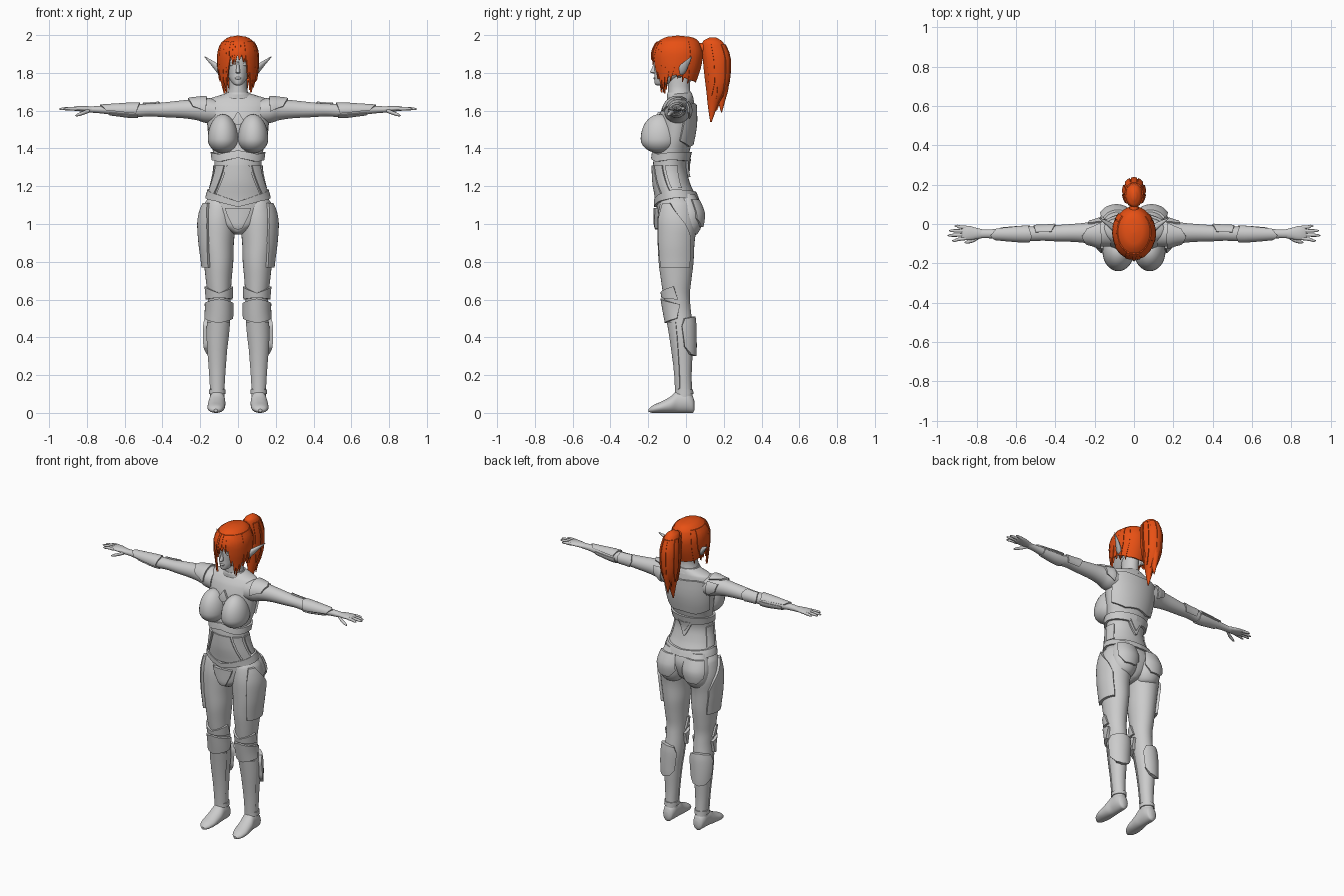
import bpy, bmesh, math, random
from mathutils import Vector

random.seed(4)
orange = bpy.data.materials.new("hair_orange")
orange.diffuse_color = (0.8, 0.08, 0.007, 1)


def make(name, verts, faces, mirror=False, mat=None, angle=38):
    me = bpy.data.meshes.new(name)
    me.from_pydata(verts, [], faces)
    bm = bmesh.new()
    bm.from_mesh(me)
    bmesh.ops.recalc_face_normals(bm, faces=bm.faces)
    bm.to_mesh(me)
    bm.free()
    me.shade_smooth()
    me.set_sharp_from_angle(angle=math.radians(angle))
    ob = bpy.data.objects.new(name, me)
    bpy.context.collection.objects.link(ob)
    if mat:
        me.materials.append(mat)
    if mirror:
        mod = ob.modifiers.new("mirror", 'MIRROR')
        mod.use_mirror_merge = False
    return ob


def section(keys, t):
    """Monotone smooth interpolation of (centre, radius, low, high) along the keys."""
    k = sorted(keys)
    t = min(max(t, k[0][0]), k[-1][0])
    i = max(j for j in range(len(k) - 1) if k[j][0] <= t)
    d = k[i + 1][0] - k[i][0]
    s, out = (t - k[i][0]) / d, []
    for c in range(1, 5):
        def slope(j):
            j = min(max(j, 0), len(k) - 2)
            return (k[j + 1][c] - k[j][c]) / (k[j + 1][0] - k[j][0])

        def tangent(j):
            p, q = slope(j - 1), slope(j)
            return 2 * p * q / (p + q) if p * q > 0 else 0
        out.append(k[i][c] * (1 + 2 * s) * (1 - s) ** 2 + k[i + 1][c] * s * s * (3 - 2 * s)
                   + d * (tangent(i) * s * (1 - s) ** 2 - tangent(i + 1) * s * s * (1 - s)))
    return out


def point(keys, axis, t, deg, off=0.0):
    c, r, lo, hi = section(keys, t)
    h, a = (hi - lo) / 2, math.radians(deg)
    n = Vector((math.cos(a) * h, math.sin(a) * r))
    n = n.normalized() * off if n.length > 0 else n
    u, v = c + r * math.cos(a) + n.x, (lo + hi) / 2 + h * math.sin(a) + n.y
    return {'z': (u, v, t), 'y': (u, t, v), 'x': (t, u, v)}[axis]


def loft(name, keys, axis='z', mirror=False, mat=None, n=32, sub=4):
    k = sorted(keys)
    ts = [k[i][0] + (k[i + 1][0] - k[i][0]) * j / sub for i in range(len(k) - 1) for j in range(sub)] + [k[-1][0]]
    verts = [point(keys, axis, t, 360 * j / n) for t in ts for j in range(n)]
    faces = [(i * n + j, i * n + (j + 1) % n, (i + 1) * n + (j + 1) % n, (i + 1) * n + j)
             for i in range(len(ts) - 1) for j in range(n)]
    faces += [tuple(range(n)), tuple(range(len(verts) - n, len(verts)))]
    return make(name, verts, faces, mirror, mat)


def plate(name, keys, rows, off=0.012, axis='z', mirror=True, full=False, mat=None, nu=18, nv=5):
    """Raised armour patch on a lofted surface; rows hold (t, angle) points, full reflects at the last angle."""
    if full:
        rows, mirror, nu = [r + [(t, 2 * r[-1][1] - a) for t, a in r[-2::-1]] for r in rows], False, nu * 2

    def along(row, s):
        x = s * (len(row) - 1)
        i = min(int(x), len(row) - 2)
        return [p + (q - p) * (x - i) for p, q in zip(row[i], row[i + 1])]
    m = nv * (len(rows) - 1)
    us = [0] + [i / nu for i in range(nu + 1)] + [1]
    vs = [0] + [i / m for i in range(m + 1)] + [1]
    verts = []
    for iv, v in enumerate(vs):
        x = v * (len(rows) - 1)
        i = min(int(x), len(rows) - 2)
        for iu, u in enumerate(us):
            p, q = along(rows[i], u), along(rows[i + 1], u)
            t, a = [g + (h - g) * (x - i) for g, h in zip(p, q)]
            rim = iv in (0, len(vs) - 1) or iu in (0, len(us) - 1)
            verts.append(point(keys, axis, t, a, -0.004 if rim else off))
    w = len(us)
    faces = [(i * w + j, i * w + j + 1, (i + 1) * w + j + 1, (i + 1) * w + j)
             for i in range(len(vs) - 1) for j in range(w - 1)]
    return make(name, verts, faces, mirror, mat)


def blob(name, loc, size, up=1.0, mirror=False):
    bm = bmesh.new()
    bmesh.ops.create_uvsphere(bm, u_segments=28, v_segments=18, radius=1)
    verts = [(loc[0] + v.co.x * size[0], loc[1] + v.co.y * size[1],
              loc[2] + v.co.z * size[2] * (up if v.co.z > 0 else 1)) for v in bm.verts]
    faces = [tuple(v.index for v in f.verts) for f in bm.faces]
    bm.free()
    return make(name, verts, faces, mirror)


# Torso: (z, centre x, half width, front y, back y)
torso = [(.945, 0, .02, -.11, -.02), (.96, 0, .045, -.14, .02), (1.0, 0, .12, -.153, .05), (1.08, 0, .172, -.155, .07),
         (1.15, 0, .158, -.16, .05), (1.22, 0, .138, -.172, .02), (1.3, 0, .124, -.175, .003), (1.37, 0, .13, -.168, .015),
         (1.45, 0, .15, -.15, .035), (1.55, 0, .165, -.145, .048), (1.62, 0, .172, -.125, .046),
         (1.66, 0, .155, -.1, .04), (1.68, 0, .1, -.085, .035), (1.695, 0, .05, -.08, .03)]
loft("torso", torso)
blob("bust", (.08, -.14, 1.45), (.08, .1, .075), 1.75, True)
buttock = [(.925, .09, .02, -.03, .02), (.95, .092, .06, -.05, .062), (1.0, .092, .08, -.06, .085),
           (1.05, .09, .085, -.06, .09), (1.1, .086, .08, -.06, .075), (1.16, .08, .06, -.05, .045)]
loft("buttock", buttock, mirror=True)

# Torso armour
plate("chest_band", torso, [[(1.33, 90), (1.34, 0), (1.33, -45), (1.35, -90)],
                            [(1.38, 90), (1.38, 0), (1.37, -45), (1.39, -90)]], .014, full=True)
plate("belt", torso, [[(1.13, 90), (1.14, 0), (1.12, -50), (1.09, -90)],
                      [(1.17, 90), (1.185, 0), (1.155, -50), (1.12, -90)]], .013, full=True)
plate("back_plate", torso, [[(1.44, 15), (1.41, 55), (1.42, 90)], [(1.63, 25), (1.64, 55), (1.63, 90)]], .012, full=True)
plate("belly_plate", torso, [[(1.145, -42), (1.13, -90)], [(1.31, -62), (1.31, -90)]], .007, full=True)
plate("waist_plate", torso, [[(1.17, -12), (1.16, -38)], [(1.31, -25), (1.31, -55)]], .01)
plate("side_plate", torso, [[(1.19, 25), (1.19, -5)], [(1.31, 25), (1.31, -15)]], .008)
plate("back_triangle", torso, [[(1.25, 88), (1.25, 90)], [(1.37, 60), (1.36, 90)]], .012, full=True)
plate("back_triangle_inset", torso, [[(1.28, 89), (1.28, 90)], [(1.345, 72), (1.34, 90)]], .018, full=True)
plate("crotch_plate", torso, [[(.975, -78), (.97, -90)], [(1.03, -72), (1.03, -90)], [(1.085, -68), (1.085, -90)]],
      .018, full=True)
plate("chest_gem", torso, [[(1.525, -87), (1.523, -90)], [(1.545, -79), (1.545, -90)], [(1.592, -89), (1.592, -90)]],
      .014, full=True)
plate("buttock_plate", buttock, [[(.985, 60), (.985, 110)], [(1.03, 30), (1.03, 135)], [(1.13, 25), (1.13, 125)]], .011)

# Legs and feet
leg = [(.05, .11, .038, -.06, .04), (.12, .11, .038, -.052, .032), (.2, .11, .042, -.056, .03), (.35, .11, .053, -.075, .036),
       (.45, .105, .06, -.09, .035), (.55, .1, .058, -.108, .025), (.62, .1, .061, -.12, .02), (.7, .102, .068, -.132, .028),
       (.8, .103, .078, -.145, .04), (.9, .108, .086, -.15, .045), (1.0, .107, .093, -.152, .058), (1.1, .1, .082, -.14, .045),
       (1.14, .095, .06, -.12, .02)]
loft("leg", leg, mirror=True)
foot = [(.045, .11, .015, .015, .06), (.035, .11, .032, 0, .09), (0, .11, .041, 0, .12), (-.04, .11, .042, 0, .12),
        (-.08, .113, .046, 0, .088), (-.13, .116, .046, 0, .06), (-.175, .118, .034, 0, .04), (-.198, .118, .01, .005, .02)]
loft("foot", foot, 'y', True)
plate("thigh_plate", leg, [[(.77, -52), (.77, 45)], [(.93, -58), (.93, 42)], [(1.02, -58), (1.0, 22)],
                           [(1.11, -48), (1.11, -22)]], .016)
plate("knee_top", leg, [[(.6, -185), (.61, -90), (.6, 5)], [(.67, -170), (.635, -90), (.67, -10)]], .012)
plate("knee_guard", leg, [[(.5, -170), (.475, -90), (.5, -10)], [(.575, -190), (.605, -90), (.575, 10)]], .018)
plate("shin_plate", leg, [[(.13, -150), (.11, -90), (.13, -30)], [(.48, -160), (.48, -90), (.48, -20)]], .006)
plate("calf_plate", leg, [[(.31, 40), (.3, 75), (.31, 110)], [(.35, 10), (.35, 75), (.35, 135)],
                          [(.46, 5), (.46, 75), (.46, 135)], [(.5, 20), (.51, 75), (.5, 120)]], .021)
plate("ankle_cuff", leg, [[(.1, -180), (.1, 180)], [(.125, -180), (.125, 180)]], .006, nu=32)

# Arms: (x, centre y, half depth, low z, high z)
arm = [(.12, -.045, .07, 1.53, 1.66), (.17, -.045, .07, 1.535, 1.668), (.22, -.045, .056, 1.55, 1.663),
       (.29, -.045, .047, 1.56, 1.655), (.4, -.047, .041, 1.566, 1.643), (.47, -.048, .037, 1.57, 1.637),
       (.55, -.05, .037, 1.565, 1.636), (.65, -.05, .03, 1.576, 1.63), (.75, -.05, .022, 1.588, 1.624),
       (.79, -.05, .022, 1.59, 1.622)]
loft("arm", arm, 'x', True)
plate("shoulder_pad", arm, [[(.17, 50), (.165, 110), (.17, 185)], [(.24, 70), (.265, 110), (.24, 165)]], .011, 'x')
plate("shoulder_back_pad", arm, [[(.165, -35), (.165, 42)], [(.22, -15), (.235, 35)]], .009, 'x')
plate("elbow_guard", arm, [[(.42, -40), (.4, 20), (.42, 80)], [(.5, -40), (.51, 20), (.5, 80)]], .008, 'x')
plate("bracer", arm, [[(.54, 20), (.52, 110), (.54, 200)], [(.7, 35), (.73, 110), (.7, 185)]], .008, 'x')
plate("under_bracer", arm, [[(.53, 215), (.53, 365)], [(.68, 215), (.68, 365)]], .005, 'x')
loft("palm", [(.76, -.05, .02, 1.592, 1.62), (.8, -.048, .028, 1.594, 1.624), (.84, -.046, .036, 1.597, 1.625),
              (.87, -.045, .037, 1.6, 1.62), (.878, -.045, .03, 1.604, 1.616)], 'x', True)
for i, (y0, y1, tip) in enumerate([(-.073, -.085, .925), (-.055, -.058, .947), (-.036, -.034, .94), (-.018, -.01, .912)]):
    loft(f"finger_{i + 1}", [(.855, y0, .009, 1.6, 1.62), ((.87 + tip) / 2, (y0 + y1) / 2, .0085, 1.602, 1.619),
                             (tip - .01, y1, .006, 1.603, 1.615), (tip, y1, .002, 1.607, 1.611)], 'x', True, n=12)
loft("thumb", [(.785, -.065, .01, 1.59, 1.612), (.82, -.084, .01, 1.578, 1.598), (.85, -.092, .008, 1.57, 1.585),
               (.862, -.094, .002, 1.571, 1.575)], 'x', True, n=12)

# Head, face and pointed ears
loft("neck", [(1.65, 0, .075, -.1, .035), (1.69, 0, .055, -.095, .025), (1.73, 0, .047, -.095, .02), (1.8, 0, .048, -.1, .03)])
loft("collar", [(1.665, 0, .085, -.1, .04), (1.685, 0, .067, -.1, .033), (1.695, 0, .06, -.097, .028)])
loft("head", [(1.733, 0, .01, -.155, -.125), (1.742, 0, .026, -.165, -.09), (1.77, 0, .046, -.168, -.03),
              (1.8, 0, .061, -.167, .03), (1.84, 0, .075, -.168, .06), (1.88, 0, .083, -.168, .07),
              (1.93, 0, .08, -.155, .068), (1.97, 0, .055, -.11, .04), (1.985, 0, .02, -.07, 0)])
loft("nose", [(1.797, 0, .006, -.175, -.155), (1.803, 0, .012, -.19, -.15), (1.83, 0, .008, -.178, -.15),
              (1.86, 0, .006, -.17, -.15)], n=16)
blob("lips", (0, -.164, 1.772), (.017, .009, .007))
blob("eye", (.031, -.149, 1.845), (.017, .011, .009), 1, True)
loft("ear", [(.07, -.035, .02, 1.775, 1.825), (.1, -.022, .022, 1.79, 1.843), (.14, .006, .013, 1.838, 1.868),
             (.178, .03, .002, 1.884, 1.888)], 'x', True, n=16)

# Hair cap and strands laid on its surface
hair = [(1.68, 0, .082, -.15, .02), (1.78, 0, .098, -.163, .062), (1.85, 0, .105, -.174, .082), (1.9, 0, .104, -.176, .088),
        (1.95, 0, .09, -.16, .075), (1.98, 0, .063, -.125, .05), (1.993, 0, .035, -.09, .01), (1.997, 0, .004, -.047, -.04)]
plate("hair_cap", hair, [[(1.75, 90), (1.76, 45), (1.79, 0), (1.77, -45), (1.88, -66), (1.89, -90)],
                         [(1.95, 90), (1.95, 45), (1.95, 0), (1.95, -45), (1.95, -66), (1.95, -90)],
                         [(1.997, 90), (1.997, 45), (1.997, 0), (1.997, -45), (1.997, -66), (1.997, -90)]],
      .002, full=True, mat=orange, nu=30, nv=8)


def strand(name, a, tip, w, off, lean=0.0, top=1.965):
    mid = tip + (top - tip) * .45
    plate(name, hair, [[(tip, a + lean - .4), (tip, a + lean + .4)], [(mid, a - w), (mid, a + w)],
                       [(top, a - w), (top, a + w)]], off, mirror=False, mat=orange, nu=4)


for i in range(11):
    strand(f"fringe_{i + 1}", -122 + i * 6.4, random.uniform(1.835, 1.872), 4.6, random.uniform(.004, .01),
           random.uniform(-5, 5))
for side in (0, 1):
    for i, (a, tip) in enumerate([(-57, 1.76), (-48, 1.70), (-37, 1.69), (-26, 1.72), (-12, 1.76), (4, 1.775),
                                  (20, 1.75), (38, 1.735)]):
        strand(f"side_lock_{side}_{i + 1}", -180 - a if side else a, tip + random.uniform(-.01, .01), 8,
               random.uniform(.004, .008), random.uniform(-4, 4))

# Ponytail with tie and loose tips
tail = [(1.54, 0, .003, .128, .136), (1.63, 0, .022, .115, .17), (1.7, 0, .042, .108, .21), (1.78, 0, .054, .098, .23),
        (1.86, 0, .056, .09, .233), (1.93, 0, .047, .084, .216), (1.968, 0, .034, .09, .19), (1.987, 0, .01, .125, .16)]
loft("ponytail", tail, mat=orange)
loft("hair_tie", [(.05, 0, .035, 1.88, 1.965), (.085, 0, .022, 1.905, 1.958), (.12, 0, .03, 1.89, 1.965)], 'y', mat=orange)
for i, (a, tip) in enumerate([(90, 1.6), (55, 1.64), (125, 1.63), (15, 1.66), (165, 1.67), (-25, 1.68), (205, 1.66)]):
    wide = [(1.66, .02), (1.75, .06), (1.9, .055)]
    plate(f"ponytail_strand_{i + 1}", tail, [[(tip, a - 2), (tip, a + 2)], [(1.75, a - 15), (1.75, a + 15)],
                                             [(1.95, a - 14), (1.95, a + 14)]], .006, mirror=False, mat=orange, nu=6)
loft("ponytail_tip", [(1.59, 0, .002, .186, .19), (1.65, 0, .014, .17, .207), (1.72, 0, .025, .16, .225),
                      (1.8, 0, .03, .15, .232)], mat=orange, n=16)
